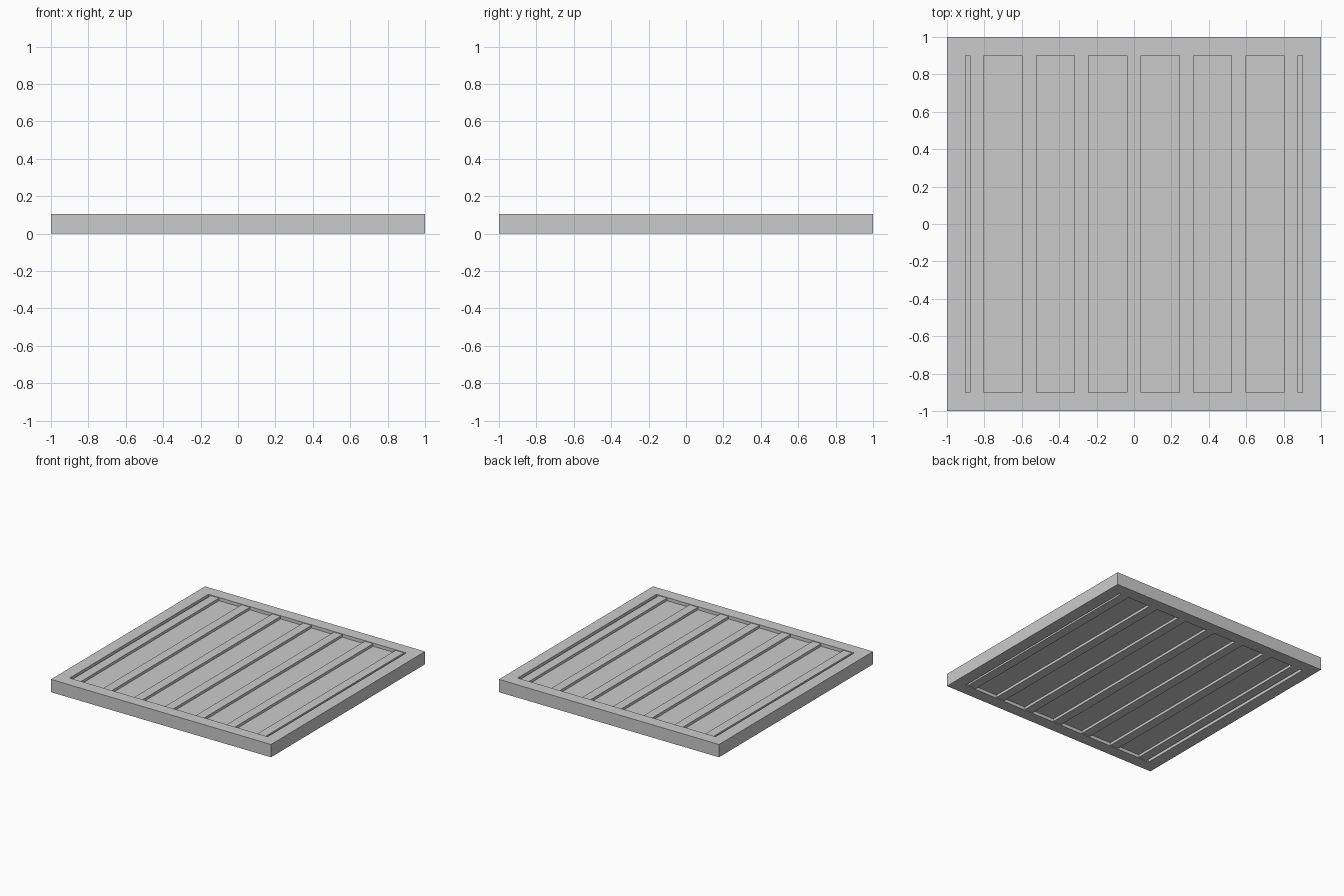
import bpy

# Remove the default cube
if "Cube" in bpy.data.objects:
    bpy.data.objects.remove(bpy.data.objects["Cube"], do_unlink=True)

HEIGHT = 0.105
INNER = 0.9

grey = bpy.data.materials.new("light grey")
grey.use_nodes = True
colour = (0.6, 0.6, 0.6, 1)
grey.diffuse_color = colour
grey.node_tree.nodes["Principled BSDF"].inputs["Base Color"].default_value = colour


def box(name, x, y, z):
    """Box spanning the given (low, high) pairs."""
    spans = (x, y, z)
    bpy.ops.mesh.primitive_cube_add(size=1, location=[sum(s) / 2 for s in spans])
    obj = bpy.context.object
    obj.name = name
    obj.scale = [s[1] - s[0] for s in spans]
    bpy.ops.object.transform_apply(location=False, rotation=False, scale=True)
    obj.data.materials.append(grey)
    return obj


# Square outer frame
full = (0, HEIGHT)
for side, label in ((-1, "front"), (1, "back")):
    box(f"{label}_rail", (-1, 1), sorted((side * INNER, side)), full)
for side, label in ((-1, "right"), (1, "left")):
    box(f"{label}_rail", sorted((side * INNER, side)), (-INNER, INNER), full)

# Thin sheet set midway in the frame
middle = HEIGHT / 2
box("panel", (-INNER, INNER), (-INNER, INNER), (middle - 0.026, middle + 0.026))

# Seven evenly spaced battens, proud of the sheet on both sides
for i in range(7):
    x = (i - 3) * 0.28
    box(f"batten_{i + 1}", (x - 0.038, x + 0.038), (-INNER, INNER),
        (0.005, HEIGHT - 0.005))
